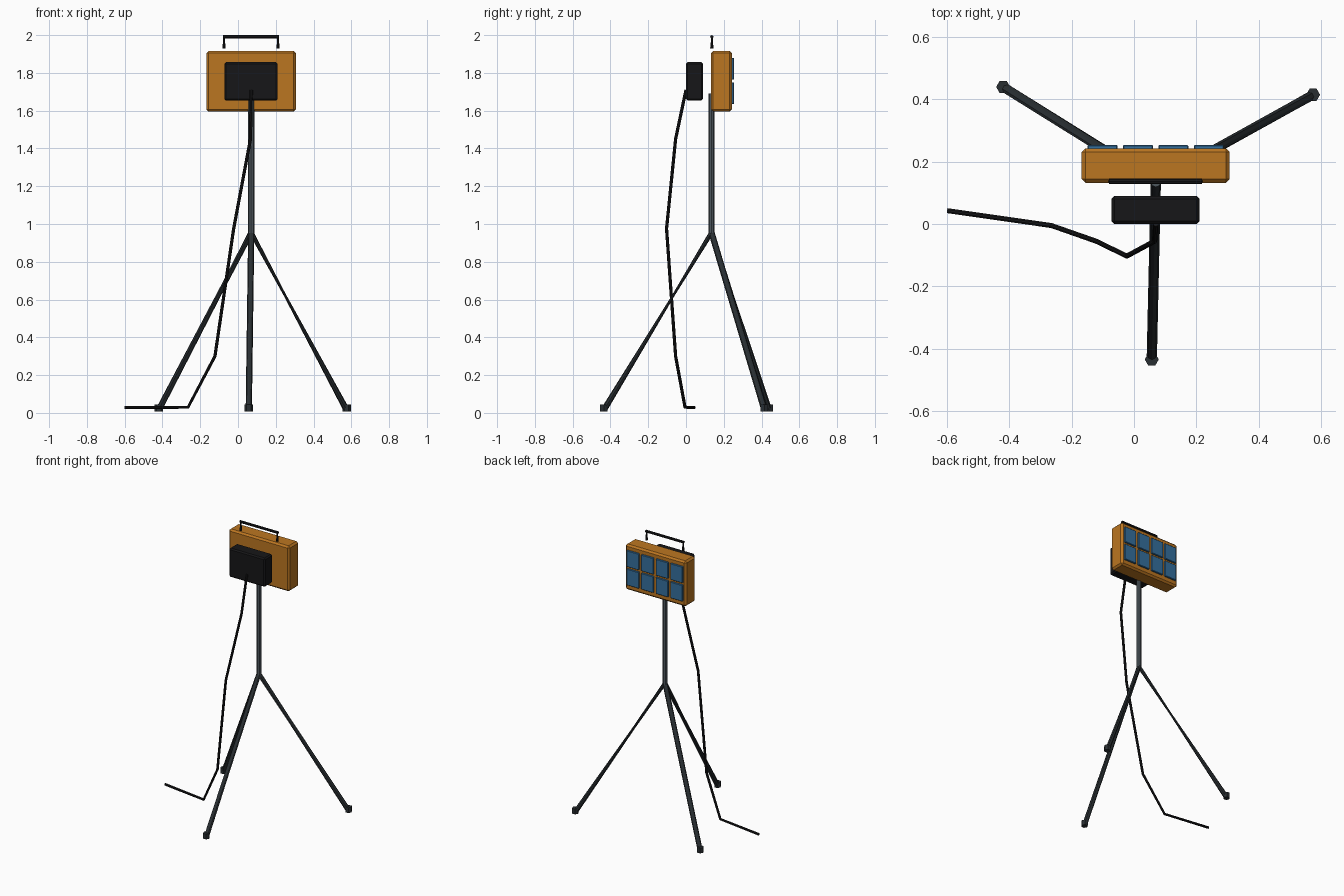
import bpy, bmesh, math
from mathutils import Vector

if "Cube" in bpy.data.objects:
    bpy.data.objects.remove(bpy.data.objects["Cube"])


def mat(name, col):
    m = bpy.data.materials.new(name)
    m.diffuse_color = (*col, 1)
    m.use_nodes = True
    m.node_tree.nodes["Principled BSDF"].inputs["Base Color"].default_value = m.diffuse_color
    return m


ORANGE = mat("orange_paint", (0.50, 0.18, 0.015))
BLACK = mat("black_plastic", (0.008, 0.008, 0.009))
STEEL = mat("grey_steel", (0.075, 0.095, 0.11))
DARK = mat("dark_steel", (0.022, 0.028, 0.032))
GLASS = mat("blue_glass", (0.035, 0.16, 0.34))


def add_object(name, bm, material):
    bmesh.ops.recalc_face_normals(bm, faces=bm.faces)
    me = bpy.data.meshes.new(name)
    bm.to_mesh(me)
    bm.free()
    me.materials.append(material)
    ob = bpy.data.objects.new(name, me)
    bpy.context.collection.objects.link(ob)
    return ob


def box(name, lo, hi, bevel, material):
    bm = bmesh.new()
    bmesh.ops.create_cube(bm, size=1)
    for v in bm.verts:
        v.co = [a + (c + 0.5) * (b - a) for a, b, c in zip(lo, hi, v.co)]
    bmesh.ops.bevel(bm, geom=bm.edges[:], offset=bevel, segments=1, affect='EDGES')
    return add_object(name, bm, material)


def tube(name, pts, radii, sides, material, side=None):
    """Tube along pts; each radius is a number or (across, flattened) pair."""
    pts = [Vector(p) for p in pts]
    bm = bmesh.new()
    rings = []
    n = None
    for i, p in enumerate(pts):
        t = pts[min(i + 1, len(pts) - 1)] - pts[max(i - 1, 0)]
        t.normalize()
        if n is None:
            n = Vector(side) if side else t.orthogonal()
        n = (n - t * n.dot(t)).normalized()
        b = t.cross(n)
        r = radii[i] if isinstance(radii, list) else radii
        ra, rb = r if isinstance(r, tuple) else (r, r)
        rings.append([bm.verts.new(p + n * ra * math.cos(a) + b * rb * math.sin(a))
                      for a in (2 * math.pi * k / sides for k in range(sides))])
    for r0, r1 in zip(rings, rings[1:]):
        for k in range(sides):
            j = (k + 1) % sides
            bm.faces.new((r0[k], r0[j], r1[j], r1[k]))
    bm.faces.new(rings[0])
    bm.faces.new(rings[-1])
    return add_object(name, bm, material)


# lamp housing and rear driver box
box("lamp_housing", (-0.168, 0.132, 1.595), (0.307, 0.243, 1.916), 0.012, ORANGE)
box("driver_box", (-0.072, 0.0, 1.653), (0.210, 0.090, 1.857), 0.009, BLACK)

# light panels, four by two
for row, z in enumerate((1.692, 1.822)):
    for col in range(4):
        x = -0.101 + 0.1137 * col
        box(f"light_panel_{row}_{col}", (x - 0.048, 0.238, z - 0.058),
            (x + 0.048, 0.254, z + 0.058), 0.003, GLASS)

# carrying handle with flared ends
tube("handle_bar", [(-0.080, 0.137, 1.991), (0.218, 0.137, 1.991)], 0.009, 8, BLACK)
for label, x in (("left", -0.074), ("right", 0.212)):
    tube(f"handle_post_{label}", [(x, 0.137, 1.991), (x, 0.137, 1.96), (x, 0.137, 1.93)],
         [0.005, 0.006, 0.009], 8, BLACK)

# centre pole
HUB = Vector((0.070, 0.135, 0.955))
tube("centre_pole", [(0.070, 0.135, 0.94), (0.070, 0.135, 1.69)], 0.0165, 8, STEEL)

# tripod legs, pinched below the hub, with hexagonal feet
R = 0.0165
legs = {"left": ((-0.420, 0.440, 0.015), (-0.5, 0.78, 0.52)),
        "right": ((0.575, 0.415, 0.015), (0.92, 0.0, 0.50)),
        "front": ((0.057, -0.435, 0.015), (0.0, -0.85, 0.53))}
for label, (foot, flat) in legs.items():
    foot = Vector(foot)
    tube(f"{label}_leg", [HUB, HUB.lerp(foot, 0.35), foot],
         [(R * 0.75, R), (R * 0.4, R), (R, R)], 8, DARK, flat)
    tube(f"{label}_foot", [(foot.x, foot.y, 0.008), (foot.x, foot.y, 0.045)],
         0.0225, 6, DARK, (1, 0, 0))

# power cable
tube("power_cable", [(0.070, 0.0, 1.71), (0.066, -0.055, 1.45), (-0.023, -0.103, 0.975),
                     (-0.122, -0.055, 0.30), (-0.265, -0.005, 0.029), (-0.600, 0.043, 0.029)],
     0.0085, 8, BLACK)
